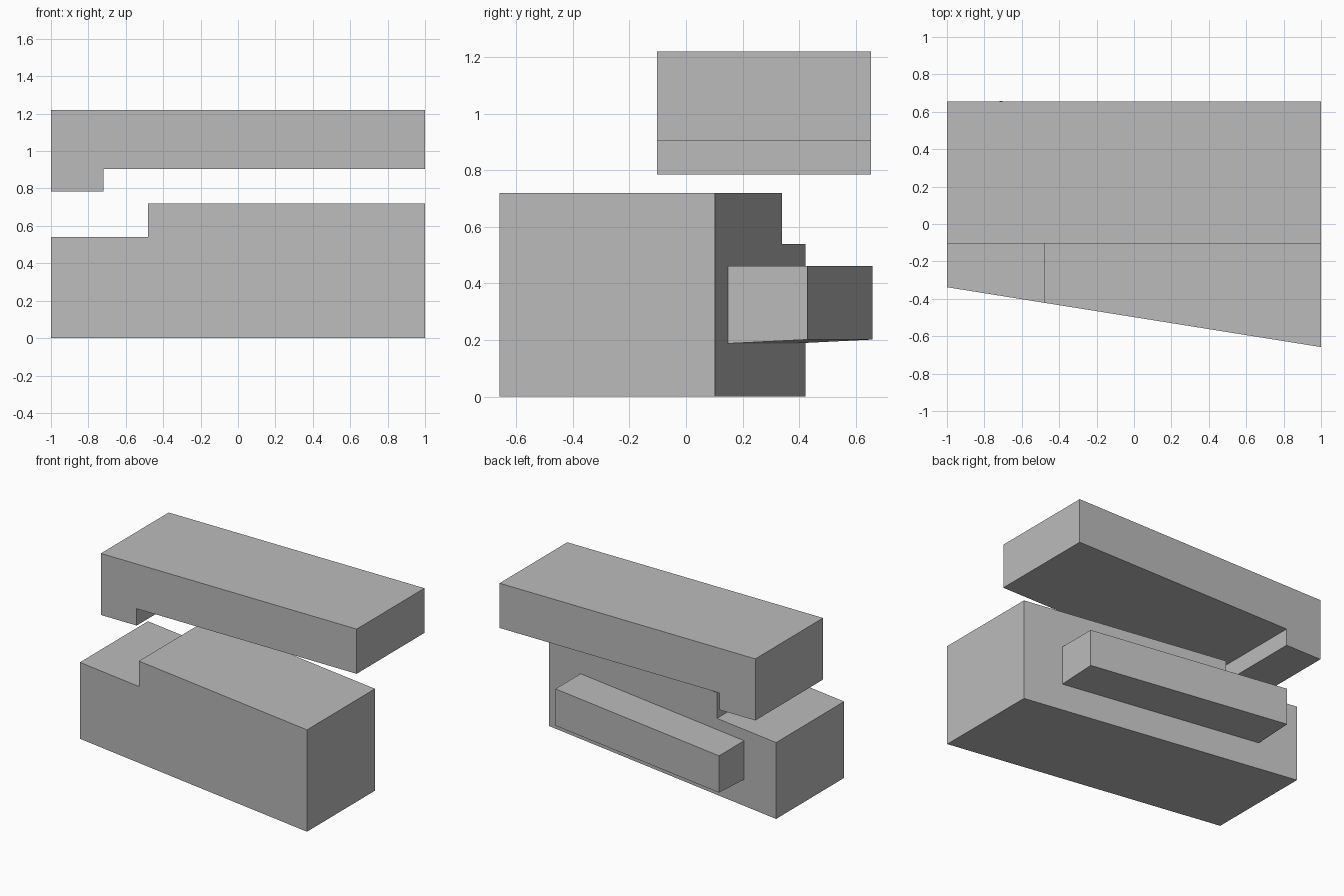
import bpy
import bmesh

cube = bpy.data.objects.get("Cube")
if cube:
    bpy.data.objects.remove(cube, do_unlink=True)

grey = bpy.data.materials.new("plain grey")
grey.use_nodes = True
colour = (0.5, 0.5, 0.5, 1)
grey.diffuse_color = colour
grey.node_tree.nodes["Principled BSDF"].inputs["Base Color"].default_value = colour

SKEW = -0.16  # y drift per unit of x along the slanted parts


def extrude_profile(name, profile, front, depth, skew=0.0):
    """Extrude an x-z outline along y, optionally skewed along x."""
    bm = bmesh.new()
    verts = [bm.verts.new((x, front + skew * x, z)) for x, z in profile]
    face = bm.faces.new(verts)
    grown = bmesh.ops.extrude_face_region(bm, geom=[face])
    moved = [v for v in grown["geom"] if isinstance(v, bmesh.types.BMVert)]
    bmesh.ops.translate(bm, verts=moved, vec=(0, depth, 0))
    bmesh.ops.recalc_face_normals(bm, faces=bm.faces)
    mesh = bpy.data.meshes.new(name)
    bm.to_mesh(mesh)
    bm.free()
    mesh.materials.append(grey)
    obj = bpy.data.objects.new(name, mesh)
    bpy.context.collection.objects.link(obj)
    return obj


# Upper beam with a short foot at one end
extrude_profile("upper_beam", [(-1, 0.785), (-0.72, 0.785), (-0.72, 0.904),
                               (1, 0.904), (1, 1.22), (-1, 1.22)], -0.103, 0.757)

# Skewed lower block with a lowered step at the same end
extrude_profile("lower_block", [(-1, 0), (1, 0), (1, 0.72), (-0.48, 0.72),
                                (-0.48, 0.54), (-1, 0.54)], -0.498, 0.76, SKEW)

# Bar along the back of the block, its underside rising slightly to the rear
bar = extrude_profile("back_bar", [(-0.72, 0.188), (0.72, 0.188),
                                   (0.72, 0.462), (-0.72, 0.462)], 0.264, 0.28, SKEW)
for v in bar.data.vertices:
    if v.co.z < 0.3 and v.co.y - SKEW * v.co.x > 0.4:
        v.co.z += 0.014
